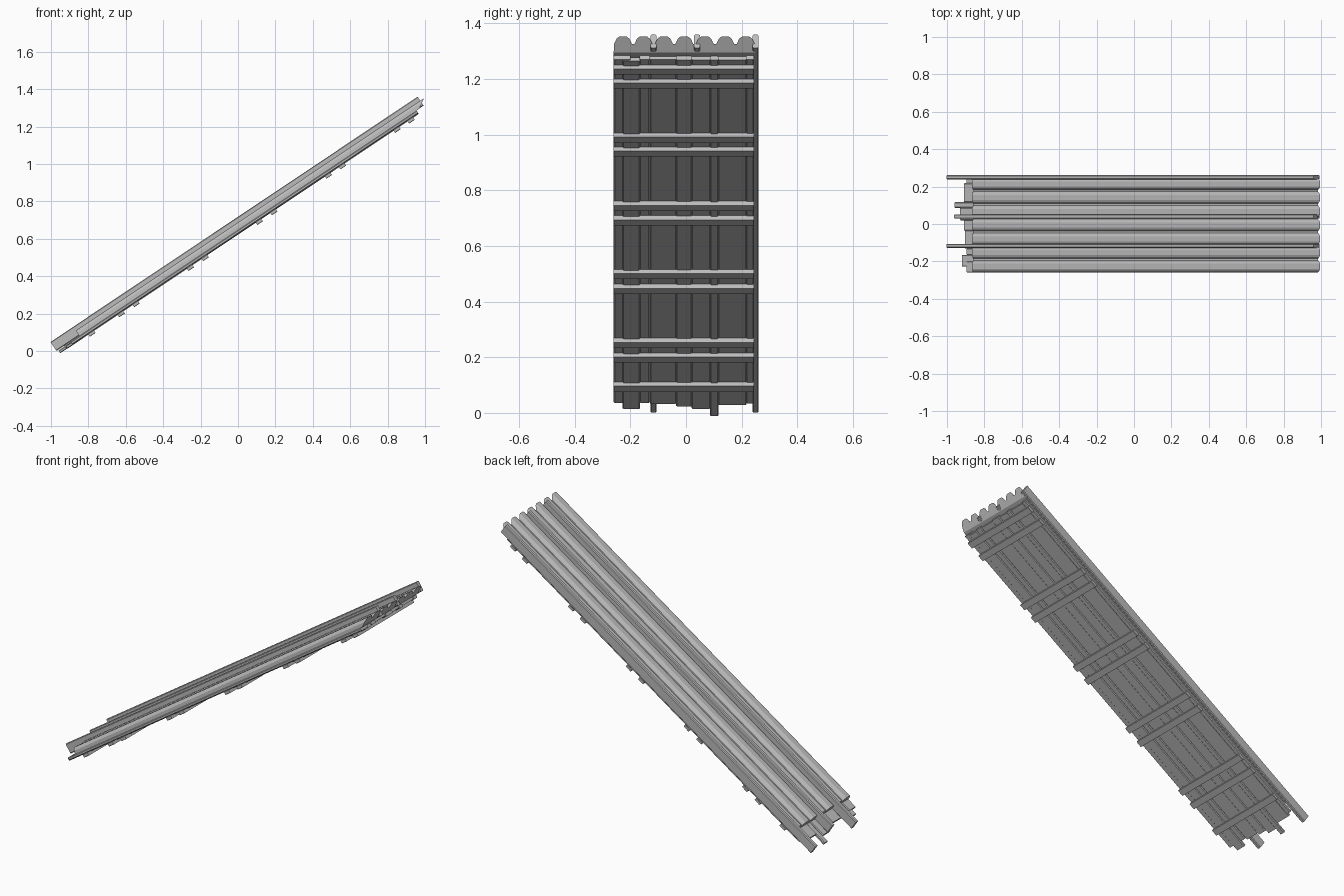
import bpy, bmesh, math
from mathutils import Matrix, Vector

if "Cube" in bpy.data.objects:
    bpy.data.objects.remove(bpy.data.objects["Cube"])

SLOPE = math.atan2(0.668, 1)
TILT = Matrix.Rotation(-SLOPE, 4, 'Y')   # local x runs up the slope, local z is its normal

gray = bpy.data.materials.new("weathered_gray")
gray.use_nodes = True
gray.diffuse_color = (0.5, 0.5, 0.5, 1)
gray.node_tree.nodes["Principled BSDF"].inputs["Base Color"].default_value = (0.5, 0.5, 0.5, 1)


def add_prism(name, profile, low, high, skew=0.0):
    """Extrude a (y, n) profile along the slope; skew undercuts the top end."""
    bm = bmesh.new()
    top = max(n for _, n in profile)
    a = [bm.verts.new((low, y, n)) for y, n in profile]
    b = [bm.verts.new((high - skew * (top - n), y, n)) for y, n in profile]
    bm.faces.new(a)
    bm.faces.new(b[::-1])
    for i in range(len(profile)):
        j = (i + 1) % len(profile)
        bm.faces.new((a[i], b[i], b[j], a[j]))
    bmesh.ops.recalc_face_normals(bm, faces=bm.faces)
    mesh = bpy.data.meshes.new(name)
    bm.to_mesh(mesh)
    bm.free()
    mesh.transform(TILT)
    mesh.materials.append(gray)
    obj = bpy.data.objects.new(name, mesh)
    bpy.context.collection.objects.link(obj)
    return obj


def add_bar(name, y0, y1, n0, n1, low, high, chamfer=0.004):
    """Bar running up the slope with chamfered long edges."""
    c = chamfer
    add_prism(name, [(y0 + c, n0), (y1 - c, n0), (y1, n0 + c), (y1, n1 - c),
                     (y1 - c, n1), (y0 + c, n1), (y0, n1 - c), (y0, n0 + c)], low, high)


# Ribbed roof sheet with seven broad ridges
PITCH = 0.0735
ridge = [(-0.032, 0.557), (-0.023, 0.568), (-0.014, 0.572),
         (0.014, 0.572), (0.023, 0.568), (0.032, 0.557)]
top_line = [(i * PITCH - 0.006 + y, n) for i in range(-3, 4) for y, n in ridge]
add_prism("ribbed_sheet", [(-0.26, 0.538)] + top_line + [(0.248, 0.538)],
          -0.66, 1.578, skew=1.55)

# Long rails lying in the valleys and along the back edge
for name, y, low in (("back_rail", 0.25, -0.807), ("middle_rail", 0.04, -0.758),
                     ("front_rail", -0.117, -0.807)):
    add_bar(name, y - 0.011, y + 0.011, 0.54, 0.597, low, 1.554)

# Uneven boards under the sheet: y range, low-end x, lower face
boards = [(-0.26, -0.2, -0.885, 0.521), (-0.228, -0.165, -0.91, 0.517),
          (-0.167, -0.13, -0.885, 0.521), (-0.13, -0.034, -0.895, 0.524),
          (-0.036, 0.022, -0.9, 0.519), (0.02, 0.088, -0.92, 0.523),
          (0.086, 0.117, -0.95, 0.518), (0.115, 0.218, -0.9, 0.523),
          (0.215, 0.245, -0.885, 0.52)]
for i, (y0, y1, x, n) in enumerate(boards):
    low = (x + math.sin(SLOPE) * n) / math.cos(SLOPE)
    add_bar(f"board_{i + 1}", y0, y1, n, n + 0.017, low, 1.508 - 0.006 * (i % 2))

# Cross battens nailed below, given by the height of their upper edge
for i, z in enumerate((1.25, 1.2, 1.005, 0.955, 0.76, 0.708,
                       0.515, 0.462, 0.268, 0.215, 0.11)):
    u = (z - math.cos(SLOPE) * 0.52) / math.sin(SLOPE)
    add_bar(f"batten_{i + 1}", -0.26, 0.245, 0.503, 0.521, u - 0.036, u, 0.002)
